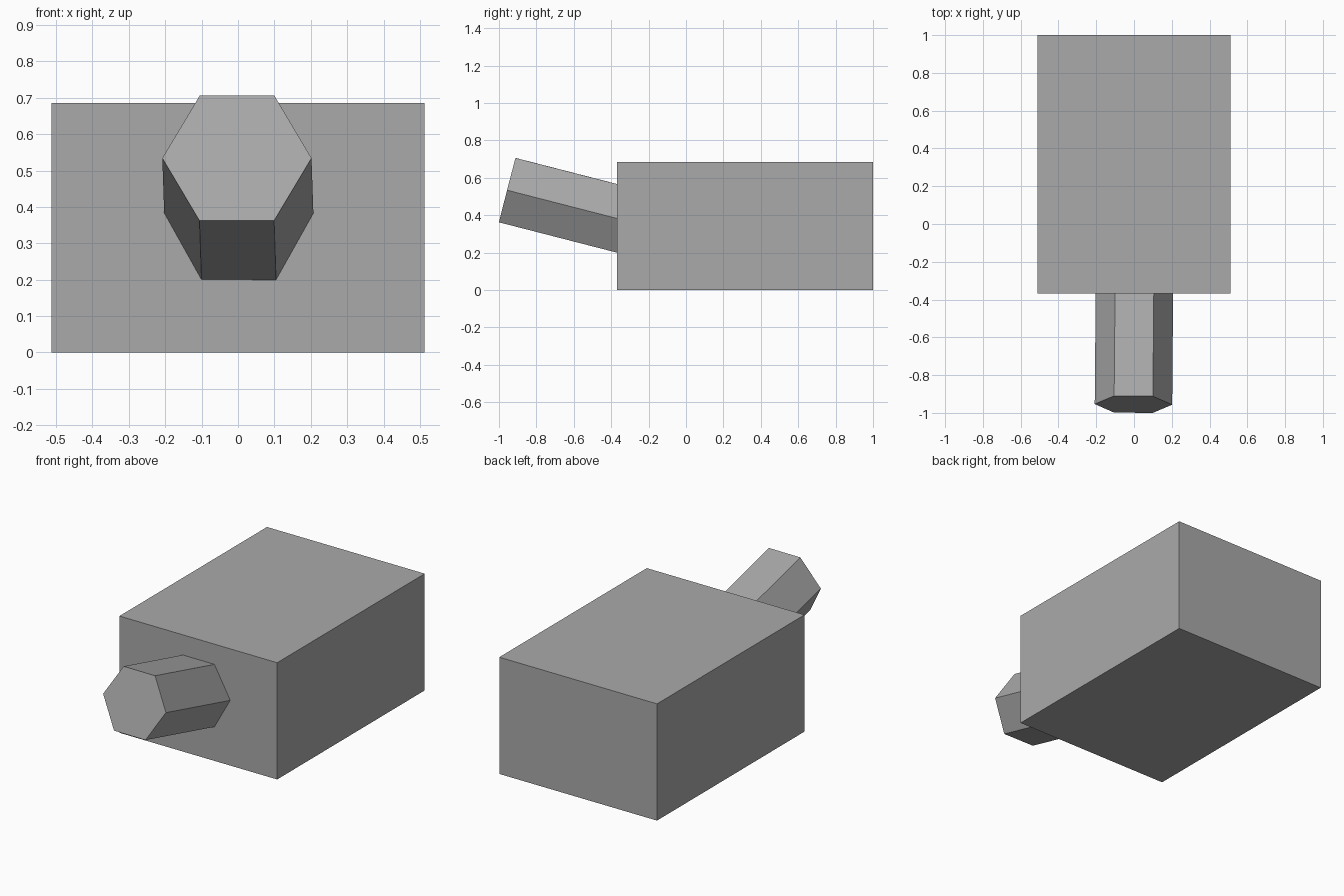
import bpy
import math
from mathutils import Vector

cube = bpy.data.objects.get("Cube")
if cube:
    bpy.data.objects.remove(cube, do_unlink=True)

# Single grey material
grey = bpy.data.materials.new("plain grey")
grey.use_nodes = True
colour = (0.4, 0.4, 0.4, 1.0)
grey.diffuse_color = colour
grey.node_tree.nodes["Principled BSDF"].inputs["Base Color"].default_value = colour


def finish(name):
    ob = bpy.context.object
    ob.name = name
    ob.data.name = name
    ob.data.materials.append(grey)
    return ob


# Box body
bpy.ops.mesh.primitive_cube_add(size=1, location=(0, 0.316, 0.3425))
body = finish("body")
body.scale = (1.024, 1.368, 0.685)

# Six-sided barrel, tilted upwards and sunk a little into the body
tip = Vector((-0.003, -0.955, 0.534))
root = Vector((0.003, -0.27, 0.358))
axis = tip - root
bpy.ops.mesh.primitive_cylinder_add(
    vertices=6, radius=0.205, depth=axis.length, location=(tip + root) / 2)
barrel = finish("barrel")
# Corners of the hexagon point left and right
for v in barrel.data.vertices:
    a = math.atan2(v.co.y, v.co.x) + math.radians(30)
    v.co.x, v.co.y = 0.205 * math.cos(a), 0.205 * math.sin(a)
tilt = math.atan2(axis.z, -axis.y)
yaw = math.atan2(axis.x, -axis.y)
barrel.rotation_euler = (math.pi / 2 - tilt, 0, yaw)
